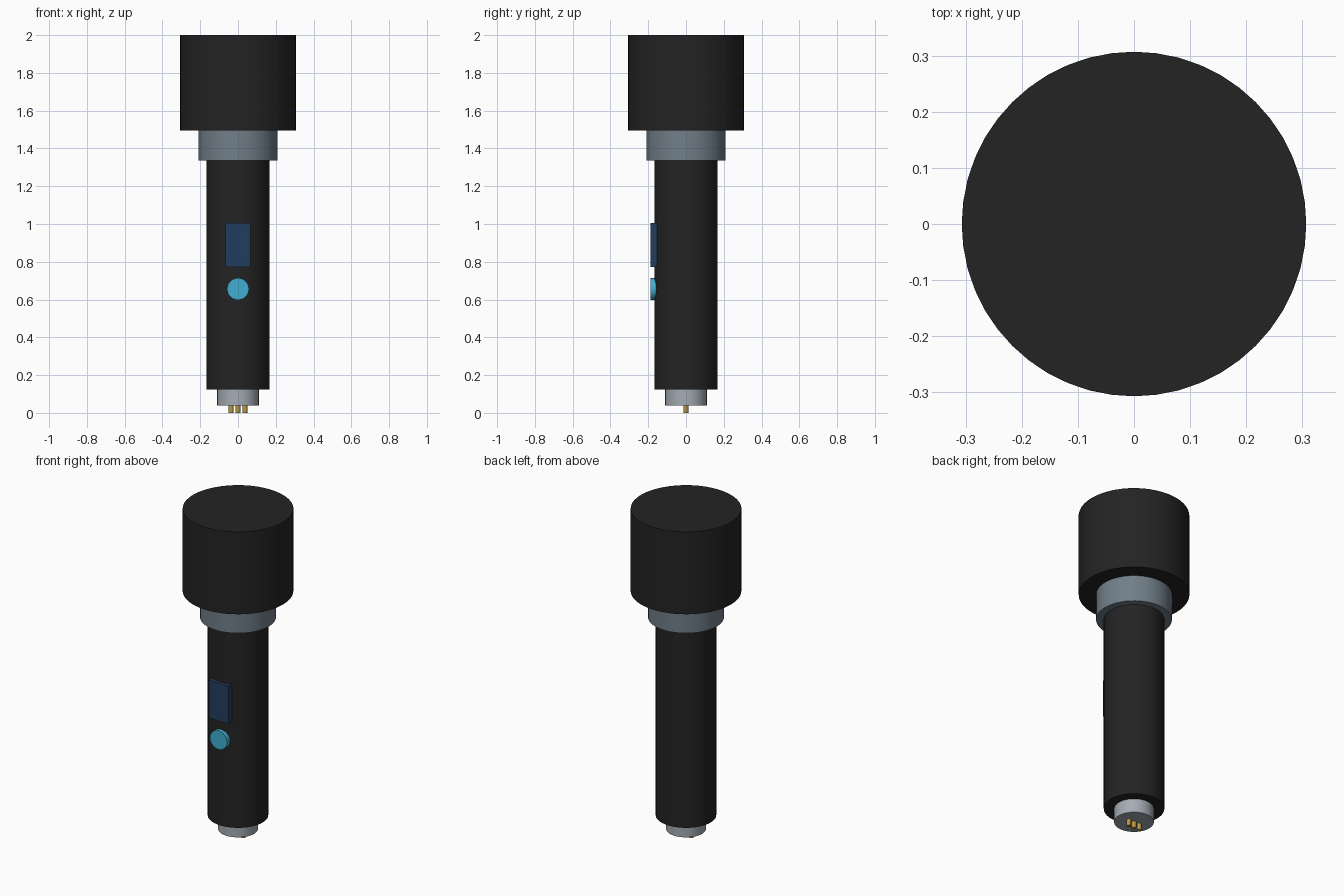
import bpy
import math
from mathutils import Vector

cube = bpy.data.objects.get("Cube")
if cube:
    bpy.data.objects.remove(cube, do_unlink=True)


def material(name, rgb):
    m = bpy.data.materials.new(name)
    m.use_nodes = True
    colour = (*rgb, 1.0)
    m.diffuse_color = colour
    m.node_tree.nodes["Principled BSDF"].inputs["Base Color"].default_value = colour
    return m


black = material("matte black", (0.017, 0.017, 0.017))
grey = material("slate grey", (0.165, 0.21, 0.25))
silver = material("silver", (0.37, 0.41, 0.45))
navy = material("screen navy", (0.016, 0.046, 0.11))
cyan = material("button cyan", (0.05, 0.43, 0.64))
gold = material("contact gold", (0.48, 0.31, 0.06))


def cylinder(name, start, end, radius, mat, sides=48):
    """Closed cylinder between two points, smooth around its wall."""
    start, end = Vector(start), Vector(end)
    axis = end - start
    bpy.ops.mesh.primitive_cylinder_add(
        vertices=sides, radius=radius, depth=axis.length, location=(start + end) / 2,
        rotation=axis.to_track_quat("Z", "Y").to_euler())
    ob = bpy.context.object
    ob.name = name
    ob.data.materials.append(mat)
    bpy.ops.object.shade_smooth_by_angle(angle=math.radians(35))
    return ob


# Stacked round sections: bottom height, top height, radius
sections = [
    ("head", 1.496, 2.0, 0.307, black),
    ("collar", 1.335, 1.496, 0.21, grey),
    ("handle", 0.125, 1.335, 0.168, black),
    ("connector", 0.04, 0.125, 0.11, silver),
]
for name, low, high, radius, mat in sections:
    cylinder(name, (0, 0, low), (0, 0, high), radius, mat)

# Row of contact pins under the connector
for i, side in enumerate(("right", "middle", "left")):
    x = (i - 1) * 0.037
    cylinder(side + "_contact_pin", (x, 0, 0), (x, 0, 0.05), 0.013, gold, 16)

# Display plate on the front of the handle
bpy.ops.mesh.primitive_cube_add(size=1, location=(0, -0.168, 0.888))
screen = bpy.context.object
screen.name = "screen"
screen.scale = (0.132, 0.038, 0.232)
bpy.ops.object.transform_apply(location=False, rotation=False, scale=True)
screen.data.materials.append(navy)

# Round push button below the display
cylinder("button", (0, -0.15, 0.656), (0, -0.189, 0.656), 0.058, cyan, 24)
